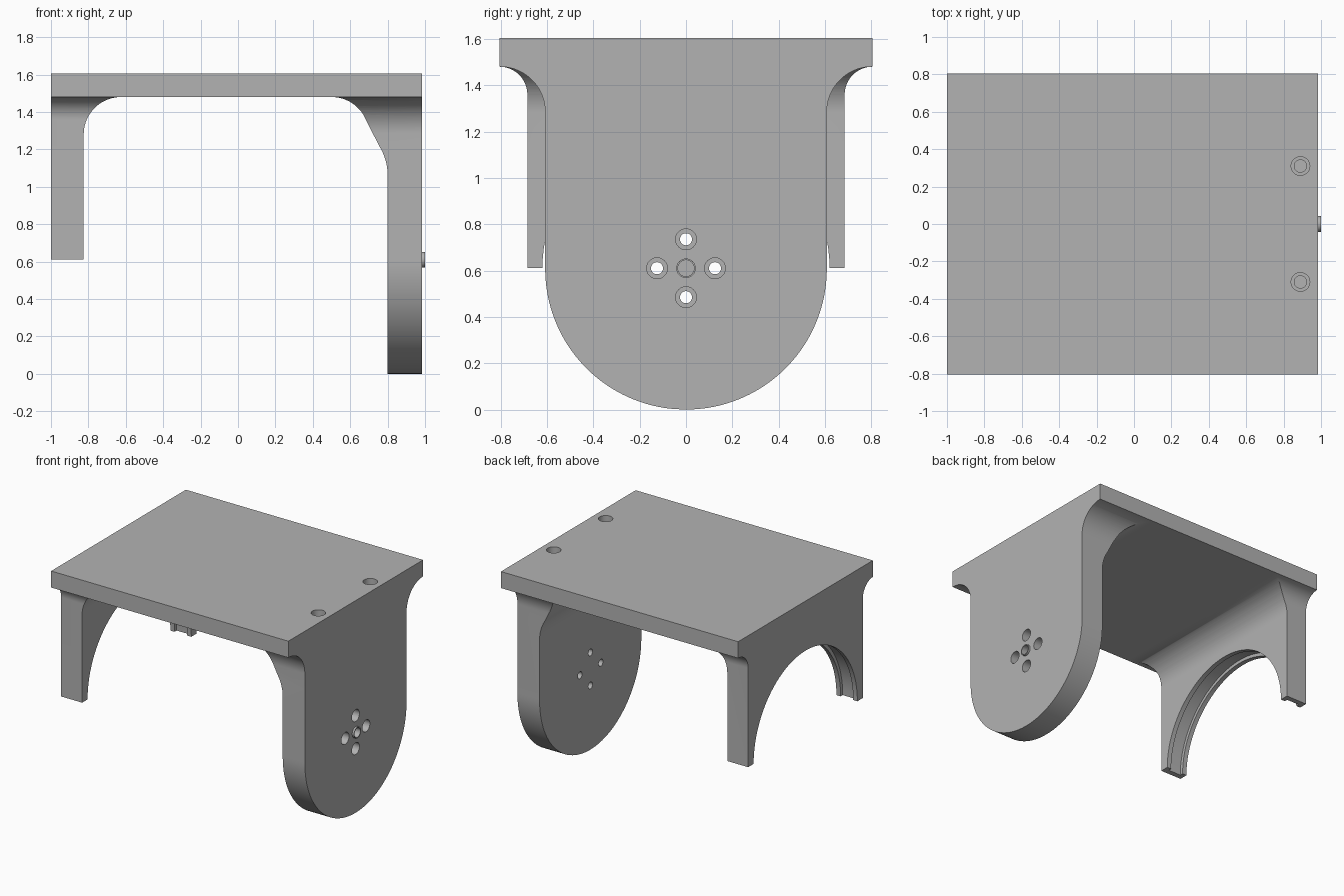
import bpy, bmesh
from math import cos, sin, radians

if "Cube" in bpy.data.objects:
    bpy.data.objects.remove(bpy.data.objects["Cube"])

grey = bpy.data.materials.new("plain grey")
grey.use_nodes = True
grey.diffuse_color = (0.45, 0.45, 0.45, 1)
grey.node_tree.nodes["Principled BSDF"].inputs["Base Color"].default_value = grey.diffuse_color

LEFT, RIGHT, DEPTH = -1.0, 0.985, 0.805
UNDER, TOP, AXLE = 1.48, 1.605, 0.61


def arc(cx, cy, r, start, end, steps=20):
    """Points along a circular arc, angles in degrees."""
    angles = [radians(start + (end - start) * i / steps) for i in range(steps + 1)]
    return [(cx + r * cos(a), cy + r * sin(a)) for a in angles]


def prism(name, points, axis, low, high):
    """Extrude a closed 2D profile along an axis between two positions."""
    place = {"x": lambda p, d: (d, p[0], p[1]),
             "y": lambda p, d: (p[0], d, p[1]),
             "z": lambda p, d: (p[0], p[1], d)}[axis]
    bm = bmesh.new()
    ends = [[bm.verts.new(place(p, d)) for p in points] for d in (low, high)]
    n = len(points)
    for ring in ends:
        bm.faces.new(ring)
    for i in range(n):
        j = (i + 1) % n
        bm.faces.new((ends[0][i], ends[0][j], ends[1][j], ends[1][i]))
    bmesh.ops.recalc_face_normals(bm, faces=bm.faces)
    mesh = bpy.data.meshes.new(name)
    bm.to_mesh(mesh)
    bm.free()
    mesh.materials.append(grey)
    obj = bpy.data.objects.new(name, mesh)
    bpy.context.collection.objects.link(obj)
    return obj


def disc(name, u, v, r, axis, low, high, steps=48):
    return prism(name, arc(u, v, r, 0, 360, steps)[:-1], axis, low, high)


def select_only(obj):
    bpy.ops.object.select_all(action="DESELECT")
    obj.select_set(True)
    bpy.context.view_layer.objects.active = obj


def combine(obj, tool, operation="DIFFERENCE", keep=False):
    """Apply a boolean and discard the helper."""
    mod = obj.modifiers.new("boolean", "BOOLEAN")
    mod.operation, mod.solver, mod.object = operation, "EXACT", tool
    select_only(obj)
    bpy.ops.object.modifier_apply(modifier=mod.name)
    if not keep:
        bpy.data.objects.remove(tool)


def mirrored(half):
    return half + [(-u, v) for u, v in reversed(half)]


# Top plate
plate = prism("top_plate", [(LEFT, -DEPTH), (RIGHT, -DEPTH), (RIGHT, DEPTH), (LEFT, DEPTH)],
              "z", UNDER, TOP)

# Rounded leg: side outline flared at the top, crossed with the gusset profile
r, half = 0.195, 0.608
outline = arc(0, half, half, -90, 0, 40) + arc(half + r, UNDER - r, r, 180, 90)
disc_leg = prism("rounded_leg", mirrored(outline[1:])[:-1] + [(0, 0)], "x", 0.3, RIGHT)
gusset = ([(RIGHT, UNDER), (RIGHT, -0.1), (0.8, -0.1)]
          + arc(0.5, 1.06, 0.3, 0, 32)
          + arc(0.5, 1.28, 0.2, 32, 90))
combine(disc_leg, prism("gusset", gusset, "y", -1, 1), "INTERSECT")

# Arched leg: straight sides flared at the top, crossed with a filleted profile
r, half = 0.12, 0.685
outline = [(half, AXLE)] + arc(half + r, UNDER - r, r, 180, 90)
arch_leg = prism("arched_leg", mirrored(outline), "x", LEFT, -0.4)
fillet = ([(LEFT, UNDER), (LEFT, 0.3), (-0.825, 0.3)]
          + arc(-0.625, UNDER - 0.2, 0.2, 180, 90))
combine(arch_leg, prism("fillet", fillet, "y", -1, 1), "INTERSECT")

# Arch opening with a groove between two lips
combine(arch_leg, disc("arch", 0, AXLE, 0.62, "x", -1.2, -0.2, 96))
combine(arch_leg, disc("groove", 0, AXLE, 0.645, "x", -0.965, -0.86, 96))

# Counterbored screw holes around the axle
for u, v in ((1, 0), (-1, 0), (0, 1), (0, -1)):
    y, z = u * 0.125, AXLE + v * 0.125
    combine(disc_leg, disc("bore", y, z, 0.026, "x", 0.7, 1.1, 32))
    combine(disc_leg, disc("counterbore", y, z, 0.045, "x", 0.87, 1.1, 32))

# Blind counterbored holes through the plate into the rounded leg
for y in (-0.31, 0.31):
    for radius, floor in ((0.033, 1.25), (0.05, 1.5)):
        drill = disc("drill", 0.89, y, radius, "z", floor, 1.8, 32)
        combine(plate, drill, keep=True)
        combine(disc_leg, drill)

# Raised ring at the axle
boss = disc("axle_ring", 0, AXLE, 0.042, "x", RIGHT, 1.0)
combine(boss, disc("ring_hole", 0, AXLE, 0.035, "x", 0.9, 1.1))
combine(disc_leg, disc("ring_pocket", 0, AXLE, 0.035, "x", 0.95, 1.1))

for part in (plate, disc_leg, arch_leg, boss):
    select_only(part)
    bpy.ops.object.shade_smooth_by_angle(angle=radians(30))
